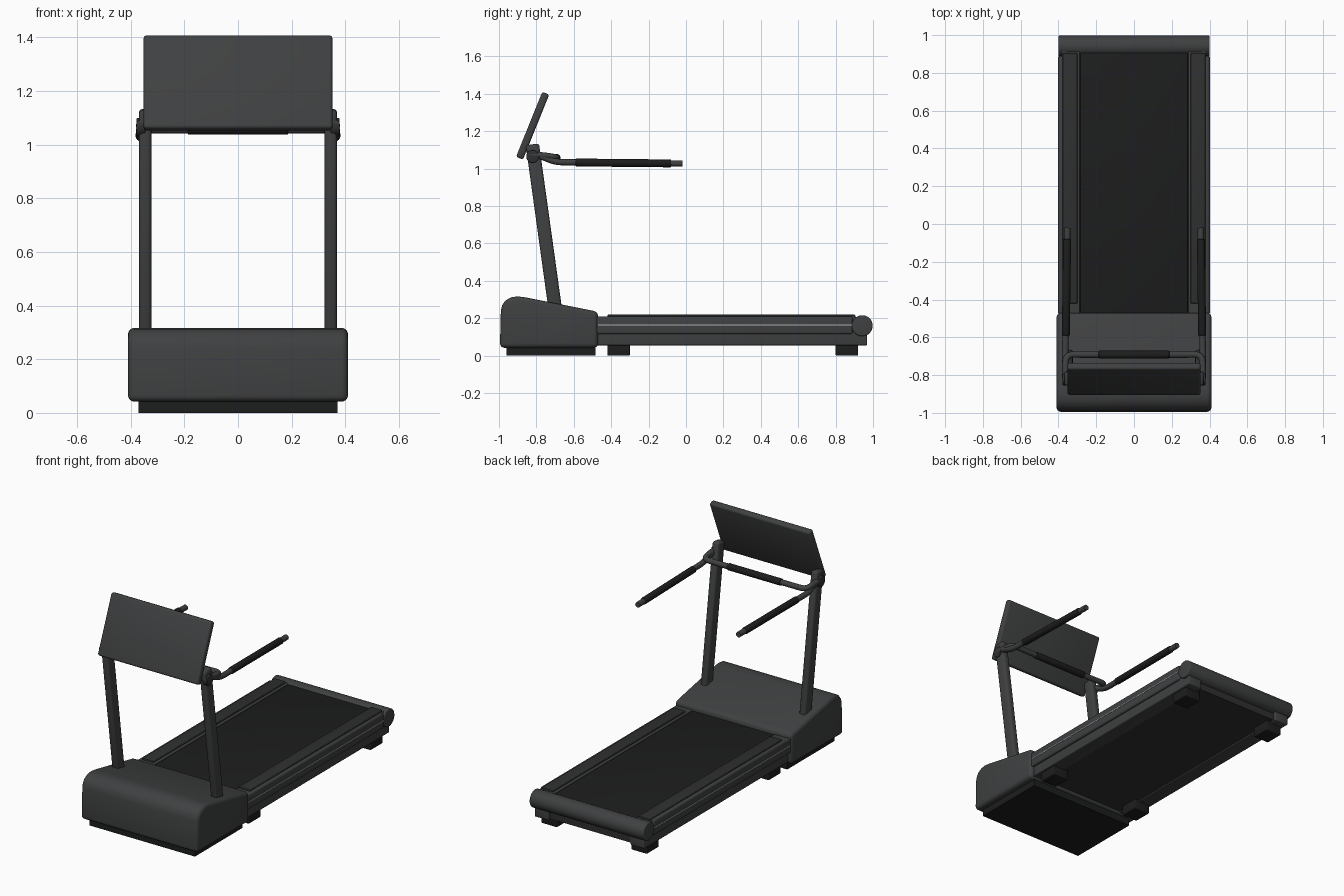
import bpy, bmesh, math
from mathutils import Vector, Matrix

if "Cube" in bpy.data.objects:
    bpy.data.objects.remove(bpy.data.objects["Cube"])


def material(name, v):
    m = bpy.data.materials.new(name)
    m.diffuse_color = (v, v * 1.03, v * 1.06, 1)
    m.use_nodes = True
    m.node_tree.nodes["Principled BSDF"].inputs["Base Color"].default_value = m.diffuse_color
    return m


GREY = material("charcoal", 0.05)
DARK = material("dark_grey", 0.028)
BLACK = material("black_rubber", 0.012)
SILVER = material("silver", 0.45)


def finish(name, bm, mat, bevel=0.0, seg=3):
    bmesh.ops.recalc_face_normals(bm, faces=bm.faces)
    if bevel:
        edges = [e for e in bm.edges if e.calc_face_angle(0) > math.radians(35)]
        bmesh.ops.bevel(bm, geom=edges, offset=bevel, segments=seg,
                        profile=0.5, affect='EDGES', clamp_overlap=True)
    me = bpy.data.meshes.new(name)
    bm.to_mesh(me)
    bm.free()
    me.materials.append(mat)
    ob = bpy.data.objects.new(name, me)
    bpy.context.collection.objects.link(ob)
    bpy.ops.object.select_all(action='DESELECT')
    ob.select_set(True)
    bpy.context.view_layer.objects.active = ob
    bpy.ops.object.shade_smooth_by_angle(angle=math.radians(32))
    return ob


def box(name, x, y, z, mat, bevel=0.0, tilt=0.0):
    """Box from ranges, optionally tilted about the x axis through its centre."""
    c = Vector([(r[0] + r[1]) / 2 for r in (x, y, z)])
    s = [r[1] - r[0] for r in (x, y, z)]
    bm = bmesh.new()
    bmesh.ops.create_cube(bm, size=1, matrix=Matrix.Translation(c)
                          @ Matrix.Rotation(tilt, 4, 'X') @ Matrix.Diagonal((*s, 1)))
    return finish(name, bm, mat, bevel)


def extrude_x(name, pts, x0, x1, mat, bevel=0.0, seg=3):
    """Side profile of (y, z) points extruded along x."""
    bm = bmesh.new()
    f = bm.faces.new([bm.verts.new((x0, y, z)) for y, z in pts])
    ext = bmesh.ops.extrude_face_region(bm, geom=[f])
    bmesh.ops.translate(bm, vec=(x1 - x0, 0, 0),
                        verts=[v for v in ext['geom'] if isinstance(v, bmesh.types.BMVert)])
    return finish(name, bm, mat, bevel, seg)


def rod(name, a, b, r, mat, bevel=0.004, sides=32):
    a, b = Vector(a), Vector(b)
    d = b - a
    bm = bmesh.new()
    bmesh.ops.create_cone(bm, cap_ends=True, segments=sides, radius1=r, radius2=r, depth=d.length,
                          matrix=Matrix.Translation((a + b) / 2)
                          @ d.to_track_quat('Z', 'Y').to_matrix().to_4x4())
    return finish(name, bm, mat, bevel)


def tube(name, pts, r, mat):
    """Smooth bent tube through the points."""
    cu = bpy.data.curves.new(name, 'CURVE')
    cu.dimensions = '3D'
    cu.bevel_depth, cu.bevel_resolution, cu.use_fill_caps = r, 5, True
    sp = cu.splines.new('NURBS')
    sp.points.add(len(pts) - 1)
    for p, co in zip(sp.points, pts):
        p.co = (*co, 1)
    sp.use_endpoint_u, sp.order_u, sp.resolution_u = True, 3, 8
    ob = bpy.data.objects.new(name, cu)
    bpy.context.collection.objects.link(ob)
    cu.materials.append(mat)
    return ob


def xr(s, a, b):
    return tuple(sorted((s * a, s * b)))


# Motor hood with rounded front, and its base
hood = [(-0.47, 0.042), (-0.995, 0.042), (-0.99, 0.24), (-0.983, 0.27), (-0.965, 0.295),
        (-0.935, 0.312), (-0.90, 0.317), (-0.86, 0.312), (-0.47, 0.235)]
extrude_x("motor_hood", hood, -0.41, 0.41, GREY, 0.024, 4)
box("hood_base", (-0.37, 0.37), (-0.96, -0.485), (0, 0.06), BLACK)

# Deck, running belt and rear roller
box("deck", (-0.30, 0.30), (-0.6, 0.95), (0.06, 0.185), DARK)
box("running_belt", (-0.285, 0.285), (-0.6, 0.94), (0.17, 0.203), BLACK, 0.004)
rod("rear_roller_cover", (-0.40, 0.942, 0.16), (0.40, 0.942, 0.16), 0.056, GREY, 0.006, 48)

for s, side in ((-1, "left"), (1, "right")):
    # Side rails, foot strips, trim and feet
    rail = [(-0.6, 0.055), (0.968, 0.055), (0.968, 0.13), (0.94, 0.208), (-0.6, 0.208)]
    extrude_x(side + "_side_rail", rail, s * 0.287, s * 0.385, GREY, 0.006)
    box(side + "_rail_flange", xr(s, 0.37, 0.40), (-0.6, 0.89), (0.115, 0.21), GREY, 0.01)
    box(side + "_trim_line", xr(s, 0.39, 0.402), (-0.47, 0.888), (0.162, 0.167), SILVER)
    box(side + "_foot_strip", xr(s, 0.30, 0.378), (-0.42, 0.905), (0.19, 0.219), DARK, 0.004)
    for y, end in ((-0.42, "front"), (0.80, "rear")):
        box(f"{side}_{end}_foot", xr(s, 0.26, 0.37), (y, y + 0.12), (0, 0.07), BLACK, 0.005)

    # Leaning upright
    post = [(-0.733, 0.23), (-0.660, 0.23), (-0.786, 1.135), (-0.857, 1.125)]
    extrude_x(side + "_upright", post, s * 0.323, s * 0.369, GREY, 0.014)
    rod(side + "_handle_joint", (s * 0.345, -0.82, 1.065), (s * 0.379, -0.82, 1.065), 0.034, DARK)

    # Side handle with grip
    tube(side + "_handle", [(s * 0.358, -0.84, 1.085), (s * 0.362, -0.77, 1.065),
                            (s * 0.365, -0.70, 1.034), (s * 0.362, -0.60, 1.034),
                            (s * 0.353, -0.02, 1.027)], 0.017, GREY)
    rod(side + "_handle_grip", (s * 0.361, -0.59, 1.033), (s * 0.354, -0.08, 1.028), 0.021, BLACK)

# Front cross handle bending back into the uprights, with grip
half = [(0.362, -0.85, 1.075), (0.364, -0.78, 1.074), (0.362, -0.69, 1.06), (0.27, -0.692, 1.058)]
tube("cross_handle", half + [(-x, y, z) for x, y, z in reversed(half)], 0.017, GREY)
rod("cross_handle_grip", (-0.187, -0.692, 1.058), (0.187, -0.692, 1.058), 0.021, BLACK)

# Tilted console panel
box("console_panel", (-0.352, 0.352), (-0.84, -0.80), (1.042, 1.417), GREY, 0.012,
    -math.radians(22))
